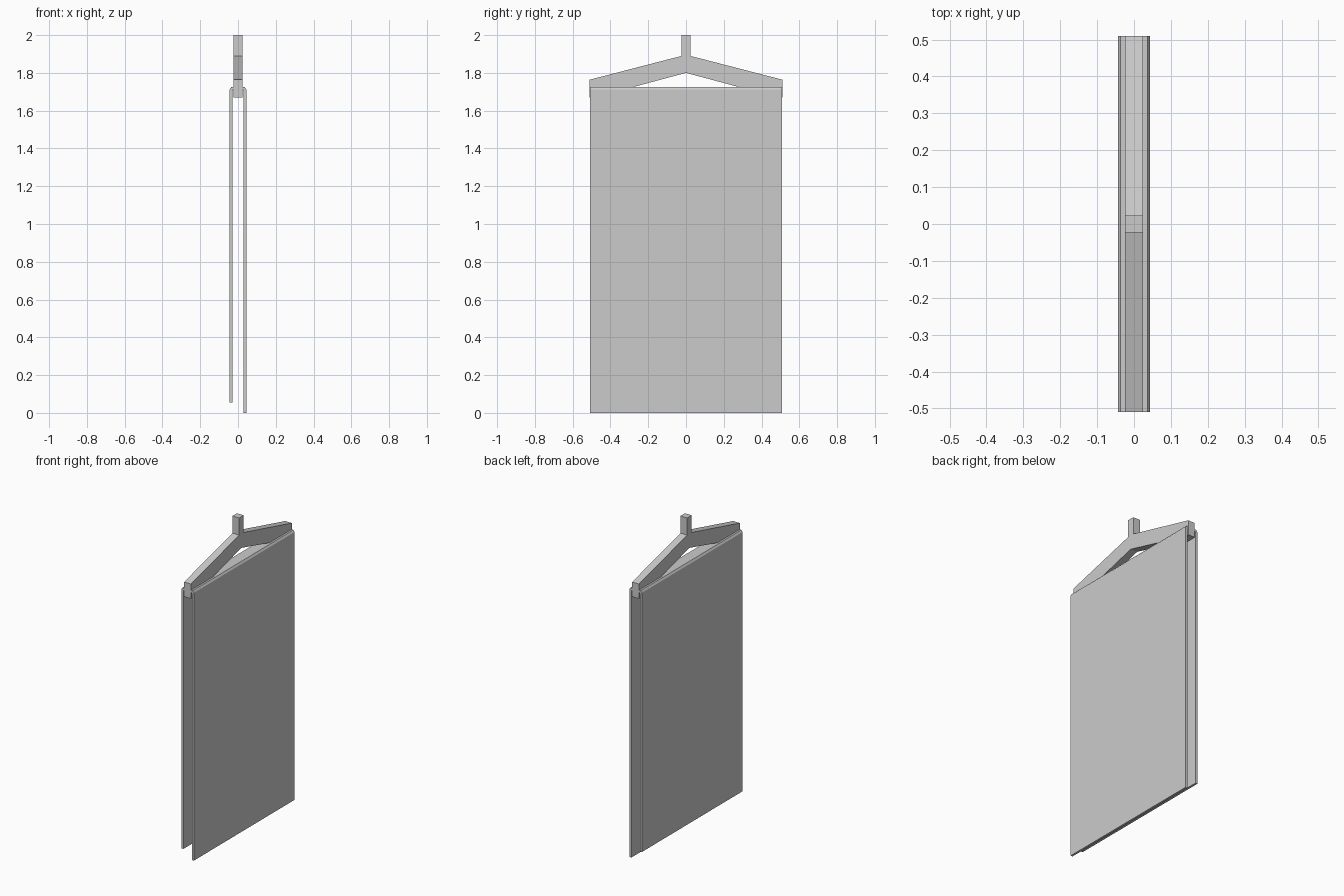
import bpy, bmesh
from math import pi

if "Cube" in bpy.data.objects:
    bpy.data.objects.remove(bpy.data.objects["Cube"])


def extruded(name, outlines, half_depth, rotation):
    """Closed 2D outlines (inner ones become holes) extruded to a flat-sided mesh."""
    curve = bpy.data.curves.new(name + "_profile", 'CURVE')
    curve.dimensions = '2D'
    curve.fill_mode = 'BOTH'
    curve.extrude = half_depth
    for pts in outlines:
        s = curve.splines.new('POLY')
        s.points.add(len(pts) - 1)
        for p, (a, b) in zip(s.points, pts):
            p.co = (a, b, 0, 1)
        s.use_cyclic_u = True
    helper = bpy.data.objects.new(name + "_helper", curve)
    bpy.context.collection.objects.link(helper)
    dg = bpy.context.evaluated_depsgraph_get()
    mesh = bpy.data.meshes.new_from_object(helper.evaluated_get(dg))
    bpy.data.objects.remove(helper)
    bm = bmesh.new()
    bm.from_mesh(mesh)
    bmesh.ops.remove_doubles(bm, verts=bm.verts, dist=1e-4)
    bmesh.ops.recalc_face_normals(bm, faces=bm.faces)
    for f in bm.faces:
        f.smooth = False
    bm.to_mesh(mesh)
    bm.free()
    mesh.name = name
    ob = bpy.data.objects.new(name, mesh)
    ob.rotation_euler = rotation
    bpy.context.collection.objects.link(ob)
    return ob


# Hanger: short stem, sloping shoulders and a bottom bar (profile in y, z)
half = [(0.023, 2.0), (0.023, 1.89), (0.51, 1.764), (0.51, 1.67)]
frame = half + [(-y, z) for y, z in reversed(half)]
opening = [(0, 1.80), (0.325, 1.713), (-0.325, 1.713)]
extruded("hanger", [frame, opening], 0.024, (pi / 2, 0, pi / 2))

# Cloth folded over the bar, one side hanging a little lower (profile in x, z)
outer = [(0.044, 1.712), (0.036, 1.724)]
inner = [(0.030, 1.704), (0.026, 1.711)]
cloth = ([(0.044, 0.0)] + outer + [(-x, z) for x, z in reversed(outer)]
         + [(-0.044, 0.055), (-0.030, 0.055)]
         + [(-x, z) for x, z in inner] + inner[::-1] + [(0.030, 0.0)])
extruded("draped_cloth", [cloth], 0.509, (pi / 2, 0, 0))
